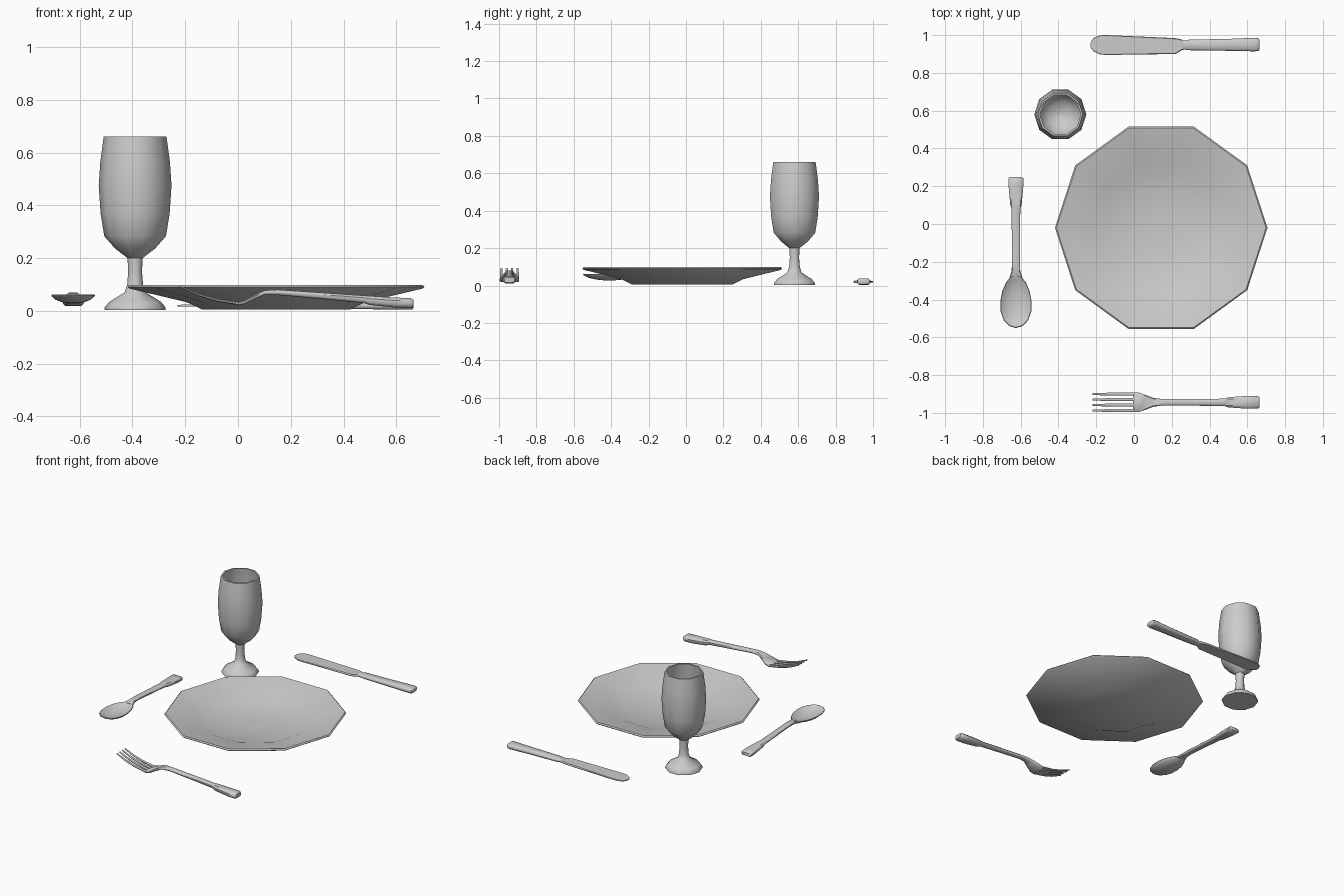
import bpy, bmesh, math

def finish(name, bm, angle=45):
    bmesh.ops.recalc_face_normals(bm, faces=bm.faces)
    me = bpy.data.meshes.new(name)
    bm.to_mesh(me)
    bm.free()
    ob = bpy.data.objects.new(name, me)
    bpy.context.collection.objects.link(ob)
    bpy.ops.object.select_all(action='DESELECT')
    ob.select_set(True)
    bpy.context.view_layer.objects.active = ob
    bpy.ops.object.shade_smooth_by_angle(angle=math.radians(angle))
    return ob

def skin(bm, rings):
    for a, b in zip(rings, rings[1:]):
        n = len(a)
        for i in range(n):
            bm.faces.new((a[i], a[(i + 1) % n], b[(i + 1) % n], b[i]))
    bm.faces.new(rings[0])
    bm.faces.new(rings[-1])

def lathe(name, profile, cx, cy, n=10, shape=lambda x, y: (x, y)):
    """Revolve (radius, z) points; shape() can warp the circle."""
    bm = bmesh.new()
    rings = []
    for r, z in profile:
        ring = []
        for i in range(n):
            a = 2 * math.pi * i / n
            dx, dy = shape(r * math.cos(a), r * math.sin(a))
            ring.append(bm.verts.new((cx + dx, cy + dy, z)))
        rings.append(ring)
    skin(bm, rings)
    return finish(name, bm)

def add_bar(bm, stations, place):
    """Loft chamfered rectangles: (along, side_lo, side_hi, z_lo, z_hi)."""
    rings = []
    for t, a, b, lo, hi in stations:
        c = 0.3 * min(b - a, hi - lo)
        sec = [(a + c, lo), (b - c, lo), (b, lo + c), (b, hi - c),
               (b - c, hi), (a + c, hi), (a, hi - c), (a, lo + c)]
        rings.append([bm.verts.new(place(t, s, z)) for s, z in sec])
    skin(bm, rings)

# Plate
lathe("plate", [(0.28, 0.005), (0.34, 0.033), (0.555, 0.084), (0.5625, 0.091),
                (0.555, 0.098), (0.36, 0.056), (0.29, 0.03), (0.05, 0.027)],
      0.144, -0.02)

# Goblet with hollow bowl
lathe("goblet", [(0.115, 0.003), (0.116, 0.012), (0.098, 0.034), (0.04, 0.07),
                 (0.03, 0.1), (0.026, 0.15), (0.029, 0.2), (0.076, 0.236),
                 (0.117, 0.283), (0.131, 0.37), (0.138, 0.475), (0.132, 0.565),
                 (0.119, 0.66), (0.109, 0.66), (0.122, 0.565), (0.127, 0.475),
                 (0.12, 0.37), (0.106, 0.29), (0.066, 0.25), (0.01, 0.232)],
      -0.39, 0.58)

# Knife: thin blade and thicker handle
along_x = lambda t, s, z: (t, s, z)
bm = bmesh.new()
add_bar(bm, [(-0.23, 0.935, 0.96, 0.017, 0.022), (-0.215, 0.915, 0.985, 0.016, 0.023),
             (-0.18, 0.897, 0.999, 0.016, 0.024), (-0.14, 0.895, 1.0, 0.016, 0.024),
             (0.22, 0.9, 0.984, 0.014, 0.027), (0.25, 0.918, 0.978, 0.013, 0.028),
             (0.265, 0.924, 0.97, 0.011, 0.03), (0.29, 0.92, 0.976, 0.009, 0.032),
             (0.5, 0.917, 0.98, 0.006, 0.035), (0.64, 0.914, 0.986, 0.004, 0.037),
             (0.66, 0.917, 0.983, 0.005, 0.036), (0.665, 0.925, 0.975, 0.01, 0.031)],
        along_x)
finish("knife", bm)

# Fork: handle and head, then four curved tines
fork = lambda t, s, z: (t, -0.944 + s, z)
bm = bmesh.new()
body = [(0.665, 0.026, 0.016, 0.042), (0.655, 0.034, 0.01, 0.048), (0.6, 0.034, 0.012, 0.05),
        (0.5, 0.027, 0.022, 0.056), (0.475, 0.019, 0.03, 0.058), (0.15, 0.017, 0.06, 0.08),
        (0.1, 0.024, 0.06, 0.077), (0.065, 0.038, 0.045, 0.06), (0.025, 0.052, 0.026, 0.04),
        (-0.005, 0.052, 0.02, 0.032)]
add_bar(bm, [(x, -w, w, lo, hi) for x, w, lo, hi in body], fork)
for s in (-0.0435, -0.0145, 0.0145, 0.0435):
    add_bar(bm, [(x, s - w, s + w, lo, hi) for x, w, lo, hi in
                 [(0.005, 0.0085, 0.021, 0.033), (-0.08, 0.008, 0.035, 0.046),
                  (-0.15, 0.007, 0.056, 0.066), (-0.22, 0.005, 0.088, 0.095)]], fork)
finish("fork", bm)

# Spoon handle, rotated to run along y
spoon = lambda t, s, z: (-0.625 - s, t, z)
bm = bmesh.new()
handle = [(0.25, 0.03, 0.022, 0.042), (0.242, 0.039, 0.018, 0.046), (0.2, 0.039, 0.02, 0.048),
          (0.1, 0.03, 0.027, 0.052), (0.08, 0.023, 0.031, 0.053), (-0.2, 0.021, 0.052, 0.069),
          (-0.25, 0.023, 0.052, 0.067), (-0.285, 0.035, 0.048, 0.058)]
add_bar(bm, [(t, -w, w, lo, hi) for t, w, lo, hi in handle], spoon)
finish("spoon_handle", bm)

# Egg-shaped spoon bowl
egg = lambda x, y: (0.083 * x * (1 - 0.15 * y), 0.142 * y)
lathe("spoon_bowl", [(0.15, 0.027), (0.5, 0.032), (0.8, 0.042), (0.98, 0.055), (1.0, 0.058),
                     (0.97, 0.061), (0.78, 0.049), (0.5, 0.039), (0.15, 0.034)],
      -0.625, -0.409, 16, egg)
